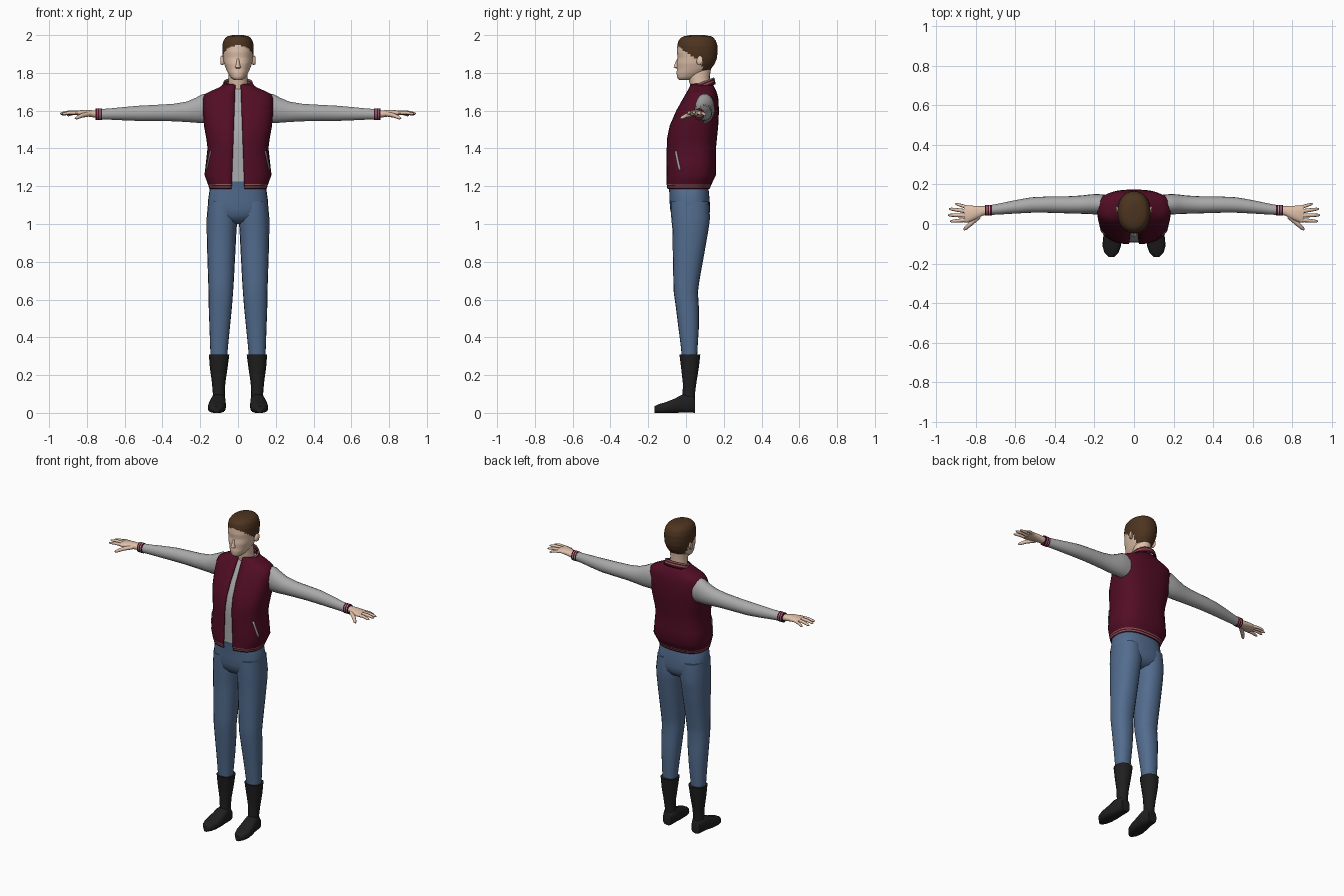
import bpy, bmesh, math
from mathutils import Vector as V


def material(name, rgb):
    m = bpy.data.materials.new(name)
    m.diffuse_color = (*rgb, 1)
    return m


MAROON = material("maroon cloth", (0.085, 0.004, 0.018))
GREY = material("light grey cloth", (0.40, 0.40, 0.40))
TRIM = material("dusty trim", (0.27, 0.13, 0.12))
DENIM = material("blue denim", (0.085, 0.15, 0.27))
SKIN = material("skin", (0.75, 0.53, 0.40))
HAIR = material("brown hair", (0.075, 0.034, 0.014))
BOOT = material("black leather", (0.014, 0.014, 0.014))


def sgnpow(v, p):
    return math.copysign(abs(v) ** (2 / p), v)


def ring(c, a, b, n=16, p=2.0, t0=0.0, t1=None):
    """Superellipse around c with half axes a and b; open arc if t1 is given."""
    if t1 is None:
        ts = [2 * math.pi * i / n for i in range(n)]
    else:
        ts = [t0 + (t1 - t0) * i / n for i in range(n + 1)]
    return [V(c) + V(a) * sgnpow(math.cos(t), p) + V(b) * sgnpow(math.sin(t), p) for t in ts]


def loft(name, rings, mats, rule=None, closed=True, mirror=False, thick=0):
    """Skin through rings; rule maps (row, face centre) to a material index."""
    bm = bmesh.new()
    rows = [[bm.verts.new(p) for p in r] for r in rings]
    n = len(rows[0])
    for k in range(len(rows) - 1):
        for i in range(n if closed else n - 1):
            j = (i + 1) % n
            f = bm.faces.new((rows[k][i], rows[k][j], rows[k + 1][j], rows[k + 1][i]))
            if rule:
                f.material_index = rule(k, f.calc_center_median())
    if closed:
        for r, k in ((rows[0], 0), (rows[-1], len(rows) - 2)):
            f = bm.faces.new(r)
            if rule:
                f.material_index = rule(k, f.calc_center_median())
    bmesh.ops.recalc_face_normals(bm, faces=bm.faces)
    me = bpy.data.meshes.new(name)
    bm.to_mesh(me)
    bm.free()
    for m in mats:
        me.materials.append(m)
    ob = bpy.data.objects.new(name, me)
    bpy.context.collection.objects.link(ob)
    if thick:
        s = ob.modifiers.new("Thickness", 'SOLIDIFY')
        s.thickness, s.offset = thick, 0
    if mirror:
        ob.modifiers.new("Mirror", 'MIRROR').use_mirror_merge = False
    return ob


def sample(keys, v):
    """Linear interpolation in a table sorted by rising first value."""
    v = min(max(v, keys[0][0]), keys[-1][0])
    for a, b in zip(keys, keys[1:]):
        if v <= b[0]:
            f = (v - a[0]) / (b[0] - a[0])
            return [x + (y - x) * f for x, y in zip(a[1:], b[1:])]


def zring(z, x0, x1, yf, yb, **kw):
    return ring(((x0 + x1) / 2, (yf + yb) / 2, z), ((x1 - x0) / 2, 0, 0), (0, (yb - yf) / 2, 0), **kw)


def xring(x, y, z, ry, rz, **kw):
    return ring((x, y, z), (0, ry, 0), (0, 0, rz), **kw)


# Torso section: height, half width, front y, back y
TORSO = [(1.187, .148, -.096, .122), (1.212, .156, -.100, .132), (1.26, .174, -.099, .155),
         (1.33, .166, -.099, .155), (1.40, .158, -.099, .155), (1.45, .164, -.098, .160),
         (1.52, .177, -.083, .167), (1.60, .183, -.048, .171), (1.66, .184, -.014, .168),
         (1.685, .174, .000, .163), (1.702, .140, .010, .157), (1.72, .098, .020, .148),
         (1.74, .070, .030, .138)]
P = 2.6


def torso_ring(z, grow, **kw):
    w, f, b = sample(TORSO, z)
    return zring(z, -w - grow, w + grow, f - grow, b + grow, p=P, **kw)


def jacket_ring(z):
    w = sample(TORSO, z)[0]
    gap = .034 - .02 * (z - 1.187) / .55
    a = math.acos((gap / w) ** (P / 2))
    return torso_ring(z, 0, n=34, t0=-a, t1=math.pi + a)


# Open jacket with striped hem
zs = [1.187, 1.194, 1.199, 1.206, 1.211, 1.235] + [k[0] for k in TORSO[2:]]
loft("jacket", [jacket_ring(z) for z in zs], [MAROON, TRIM],
     lambda k, c: 1 if k in (1, 3) else 0, closed=False, thick=.007)
# Shirt showing through the opening
loft("shirt", [torso_ring(z, -.007, n=32) for z in [1.222] + [k[0] for k in TORSO[2:-1]]], [GREY])


# Tilted standing collar
def collar_ring(h, r):
    pts = ring((0, .083, 1.728 + h), (r, 0, 0), (0, r * .84, 0), n=24,
               t0=math.radians(-72), t1=math.radians(252))
    return [V((p.x, p.y, p.z + (p.y - .083) * .42)) for p in pts]


loft("collar", [collar_ring(h, r) for h, r in
                ((-.018, .084), (-.002, .081), (.006, .079), (.014, .077), (.021, .074))],
     [MAROON, TRIM], lambda k, c: k % 2, closed=False, thick=.007)

# Slanted pocket slits
slit = []
for i in range(6):
    t = math.radians(-21 - 2.2 * i)
    slit.append(torso_ring(1.285 + .02 * i, .006, n=1, t0=t - .045, t1=t + .045))
loft("pocket_trim", slit, [GREY], closed=False, mirror=True, thick=.004)

# Sleeves: x, y, z, half depth, half height
SLEEVE = [(.145, .098, 1.612, .050, .078), (.185, .100, 1.612, .052, .078), (.22, .100, 1.603, .050, .068),
          (.27, .098, 1.594, .046, .055), (.34, .097, 1.590, .043, .047), (.44, .098, 1.588, .041, .043),
          (.52, .096, 1.586, .039, .041), (.60, .087, 1.584, .034, .036), (.68, .076, 1.582, .028, .030),
          (.725, .071, 1.581, .025, .028)]
loft("sleeve", [xring(*s, n=18) for s in SLEEVE], [GREY], mirror=True)
loft("cuff", [xring(x, .070, 1.581, .027, .031, n=18) for x in (.720, .729, .733, .743, .747, .755)],
     [MAROON, GREY], lambda k, c: k % 2, mirror=True)

# Hands
PALM = [(.735, .069, 1.582, .021, .020), (.765, .067, 1.583, .024, .019), (.80, .058, 1.587, .034, .018),
        (.84, .050, 1.588, .043, .014), (.862, .050, 1.587, .042, .010)]
loft("palm", [xring(*s, n=14, p=2.3) for s in PALM], [SKIN], mirror=True)


def finger(name, base, tip, r):
    a, b = V(base), V(tip)
    mid = a.lerp(b, .55) + V((0, 0, .004))
    side = V((0, 0, 1)).cross(b - a).normalized()
    loft(name, [ring(c, side * r * s, V((0, 0, r * s)), n=8)
                for c, s in ((a, 1.1), (mid, .95), (a.lerp(b, .88), .75), (b, .3))], [SKIN], mirror=True)


finger("little_finger", (.840, .083, 1.586), (.905, .103, 1.575), .0085)
finger("ring_finger", (.845, .064, 1.588), (.936, .077, 1.580), .0098)
finger("middle_finger", (.845, .043, 1.589), (.943, .045, 1.585), .0100)
finger("index_finger", (.840, .021, 1.588), (.932, .013, 1.583), .0098)
finger("thumb", (.785, .040, 1.583), (.862, -.030, 1.560), .0125)

# Head: height, half width, front y, back y
HEAD = [(1.762, .022, -.036, .030), (1.775, .038, -.047, .060), (1.80, .054, -.050, .105),
        (1.82, .063, -.048, .132), (1.85, .074, -.049, .153), (1.88, .080, -.044, .164),
        (1.91, .083, -.048, .167), (1.945, .083, -.046, .166), (1.97, .077, -.040, .158),
        (1.987, .066, -.026, .145), (1.997, .050, -.004, .125), (2.0, .028, .02, .10)]


def hair_rule(k, c):
    line = 1.937 - .75 * (c.y + .035) if c.y < .06 else 1.865 if c.y < .085 else 1.815
    return 1 if c.z > line else 0


rows = [1.762 + .238 * i / 40 for i in range(41)]
rings = []
for z in rows:
    w, f, b = sample(HEAD, z)
    rings.append(zring(z, -w, w, f, b, n=40, p=2.15))
loft("head", rings, [SKIN, HAIR], hair_rule)
loft("nose", [zring(z, -w, w, f, -.03, n=10) for z, w, f in
              ((1.822, .008, -.052), (1.829, .015, -.066), (1.842, .011, -.063), (1.875, .006, -.048))], [SKIN])
loft("ear", [ring((x, y, 1.866), (0, r * .62, .2 * r), (0, 0, r), n=12) for x, y, r in
             ((.068, .066, .018), (.086, .072, .025), (.092, .076, .020))], [SKIN], mirror=True)
loft("neck", [zring(z, -w, w, f, b, n=20) for z, w, f, b in
              ((1.69, .058, .025, .135), (1.735, .052, .022, .128), (1.78, .050, .010, .126),
               (1.84, .052, .010, .135))], [SKIN])

# Trousers: hips, then legs
HIPS = [(1.225, .128, -.094, .112), (1.19, .149, -.089, .119), (1.13, .158, -.088, .125),
        (1.08, .161, -.084, .128), (1.045, .150, -.077, .124), (1.015, .090, -.055, .105), (1.0, .03, -.02, .06)]
loft("hips", [zring(z, -w, w, f, b, n=28, p=2.5) for z, w, f, b in HIPS], [DENIM])
LEG = [(1.12, .006, .158, -.080, .122), (1.03, .002, .166, -.078, .127), (.97, .008, .166, -.072, .119),
       (.85, .014, .163, -.070, .098), (.70, .022, .158, -.067, .071), (.64, .026, .156, -.065, .063),
       (.56, .032, .155, -.054, .068), (.45, .043, .151, -.040, .068), (.34, .054, .147, -.026, .061),
       (.28, .058, .144, -.022, .058)]
loft("trouser_leg", [zring(*k, n=20, p=2.25) for k in LEG], [DENIM], mirror=True)

# Boots: shaft, then foot running forward from the heel
SHAFT = [(.308, .046, .154, -.036, .077), (.24, .055, .149, -.027, .069), (.16, .067, .138, -.018, .056),
         (.10, .070, .133, -.018, .048), (.03, .068, .137, -.02, .046)]
loft("boot_shaft", [zring(*k, n=14, p=2.2) for k in SHAFT], [BOOT], mirror=True)
FOOT = [(.047, .102, .030, .075), (.030, .102, .036, .10), (-.02, .105, .040, .098), (-.06, .109, .046, .076),
        (-.11, .113, .047, .056), (-.145, .114, .036, .047), (-.168, .114, .014, .034)]
loft("boot_foot", [ring((x, y, h / 2), (w, 0, 0), (0, 0, h / 2), n=14, p=3) for y, x, w, h in FOOT],
     [BOOT], mirror=True)

# Smooth shading with sharp rims
for ob in bpy.context.collection.objects:
    ob.select_set(True)
    bpy.context.view_layer.objects.active = ob
bpy.ops.object.shade_smooth_by_angle(angle=math.radians(48))
